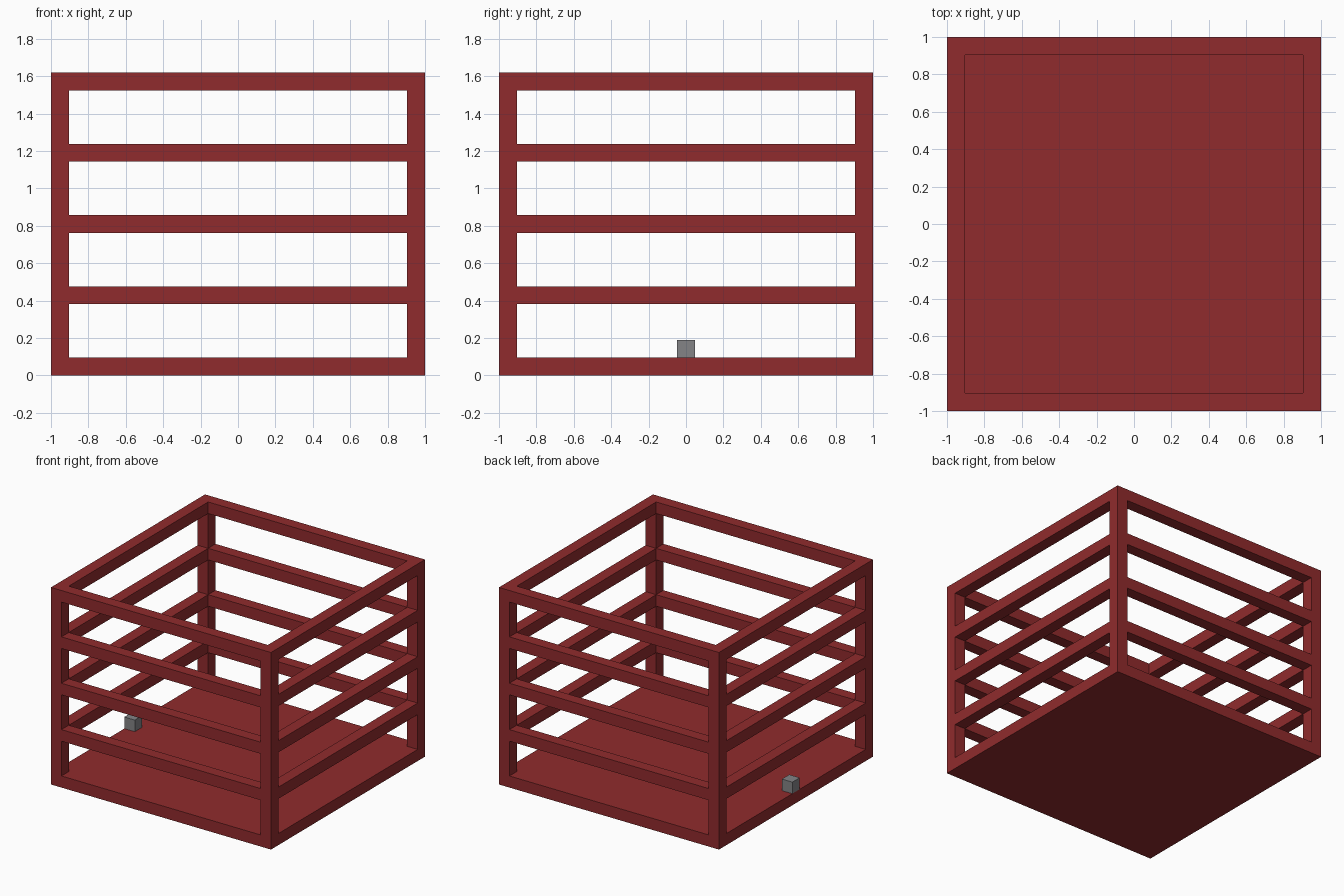
import bpy

U = 2 / 21          # beam thickness; the whole crate sits on this module
EDGE = 1 - U / 2    # centre line of the outer beams

if "Cube" in bpy.data.objects:
    bpy.data.objects.remove(bpy.data.objects["Cube"], do_unlink=True)


def make_material(name, rgb):
    mat = bpy.data.materials.new(name)
    mat.use_nodes = True
    color = (*rgb, 1)
    mat.diffuse_color = color
    mat.node_tree.nodes["Principled BSDF"].inputs["Base Color"].default_value = color
    return mat


red = make_material("dark red", (0.28, 0.024, 0.026))
grey = make_material("grey", (0.23, 0.23, 0.24))


def box(name, center, size, mat):
    bpy.ops.mesh.primitive_cube_add(size=1, location=center)
    ob = bpy.context.object
    ob.name = name
    ob.scale = size
    bpy.ops.object.transform_apply(location=False, rotation=False, scale=True)
    ob.data.materials.append(mat)
    return ob


# Floor slab
box("floor", (0, 0, U / 2), (2, 2, U), red)

# Corner posts standing on the floor
for side, x in (("right", -EDGE), ("left", EDGE)):
    for end, y in (("front", -EDGE), ("back", EDGE)):
        box(f"{end}_{side}_post", (x, y, 9 * U), (U, U, 16 * U), red)

# Four levels of rails fitted between the posts
span = 2 - 2 * U
for level in range(1, 5):
    z = (4 * level + 0.5) * U
    for s, side, end in ((-1, "right", "front"), (1, "left", "back")):
        box(f"{end}_rail_{level}", (0, s * EDGE, z), (span, U, U), red)
        box(f"{side}_rail_{level}", (s * EDGE, 0, z), (U, span, U), red)

# Small block on the floor edge
box("small_block", (-EDGE, 0, 1.5 * U), (U, U, U), grey)
